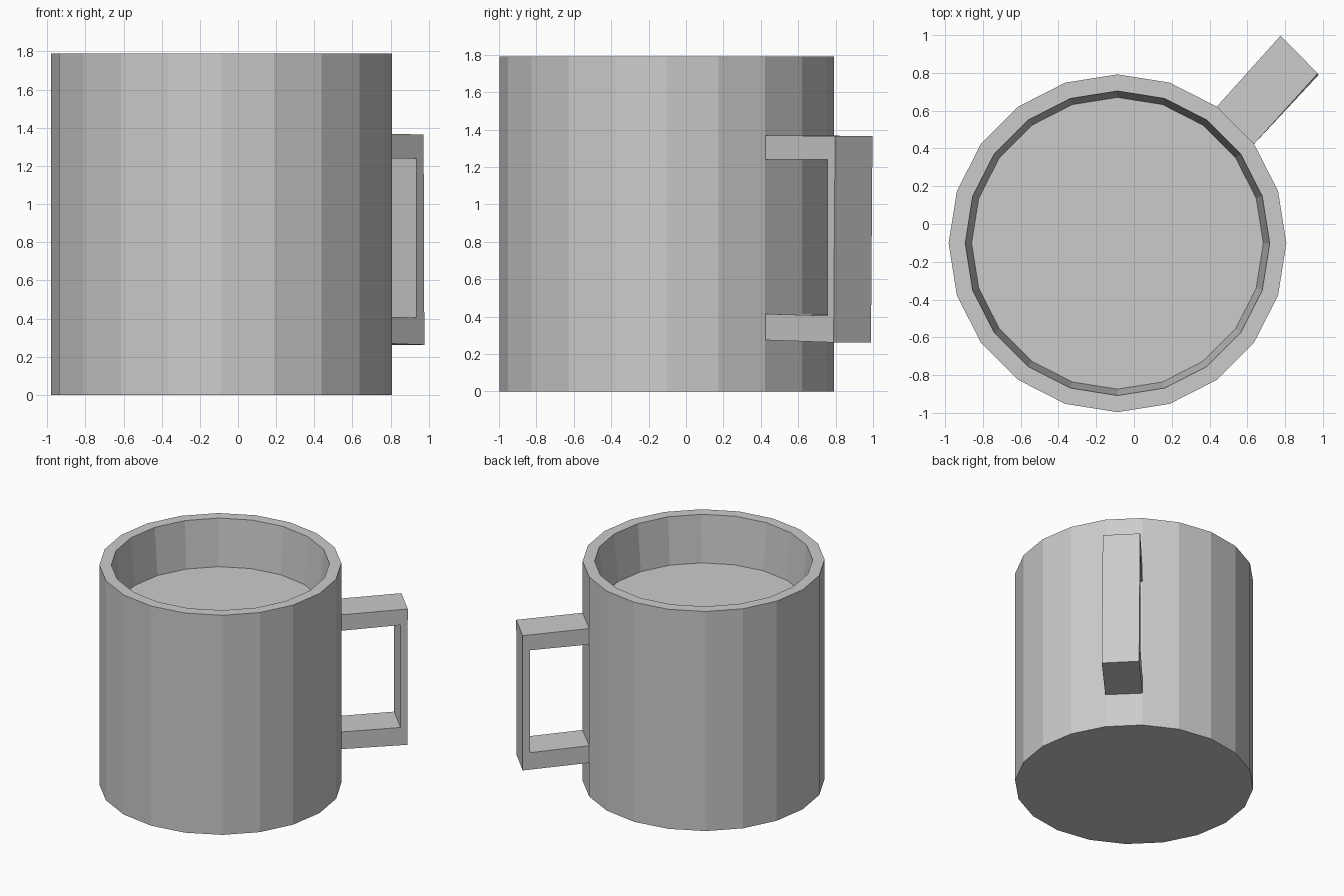
import bpy, bmesh
from math import cos, sin, tau

if "Cube" in bpy.data.objects:
    bpy.data.objects.remove(bpy.data.objects["Cube"])

CX, CY, SIDES = -0.0875, -0.102, 20


def finish(name, bm):
    bmesh.ops.recalc_face_normals(bm, faces=bm.faces[:])
    mesh = bpy.data.meshes.new(name)
    bm.to_mesh(mesh)
    bm.free()
    obj = bpy.data.objects.new(name, mesh)
    bpy.context.collection.objects.link(obj)
    return obj


def ring(bm, r, z):
    return [bm.verts.new((CX + r * cos(tau * i / SIDES), CY + r * sin(tau * i / SIDES), z))
            for i in range(SIDES)]


# Cup body: outer wall, rim, slightly tapering inner wall and floor
bm = bmesh.new()
profile = [(0.894, 0), (0.894, 1.79), (0.806, 1.79), (0.772, 1.41), (0.76, 0.1)]
rings = [ring(bm, r, z) for r, z in profile]
for a, b in zip(rings, rings[1:]):
    for i in range(SIDES):
        j = (i + 1) % SIDES
        bm.faces.new((a[i], a[j], b[j], b[i]))
bm.faces.new(rings[0])
bm.faces.new(rings[-1])
finish("cup", bm)

# Drink surface inside the cup
bm = bmesh.new()
bm.faces.new(ring(bm, 0.772, 1.41))
drink = finish("drink", bm)
if drink.data.polygons[0].normal.z < 0:
    drink.data.flip_normals()

# Handle: squared loop profile (t outwards, z) swept between two side rails
bm = bmesh.new()
loop = [(0, 1.37), (1, 1.365), (1, 0.262), (0, 0.275),
        (0, 0.415), (0.89, 0.405), (0.89, 1.24), (0, 1.24)]
rails = [((0.636, 0.424), (0.973, 0.797)), ((0.438, 0.621), (0.776, 0.997))]
sides = []
for (x0, y0), (x1, y1) in rails:
    side = []
    for t, z in loop:
        # lower outer corner leans slightly sideways
        low = 0.008 if t == 1 and z < 0.5 else 0
        side.append(bm.verts.new((x0 + (x1 - x0) * t + low / 2,
                                  y0 + (y1 - y0) * t - low, z)))
    bm.faces.new(side)
    sides.append(side)
a, b = sides
for i in range(len(loop)):
    j = (i + 1) % len(loop)
    bm.faces.new((a[i], a[j], b[j], b[i]))
finish("handle", bm)
